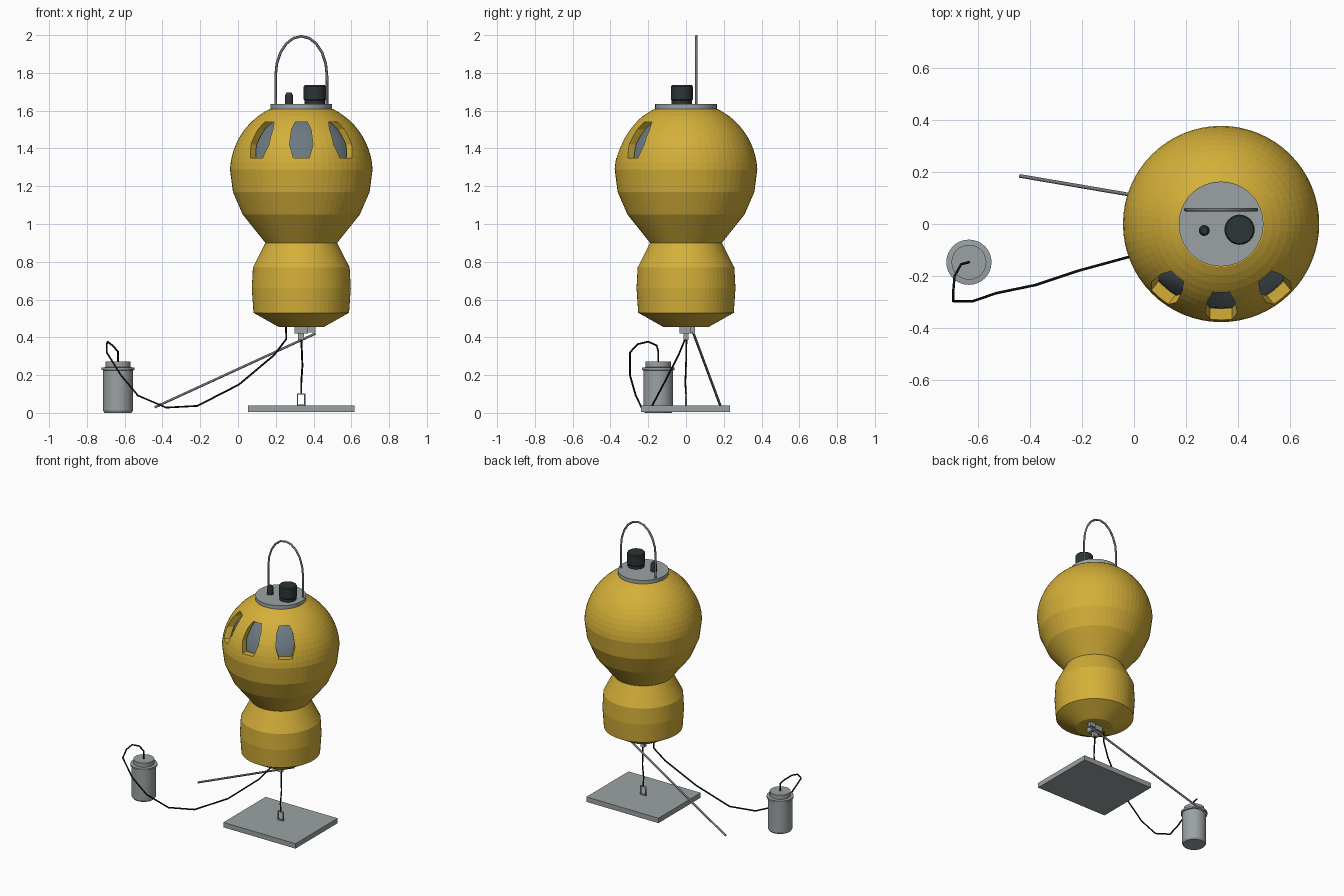
import bpy, bmesh, math
from mathutils import Vector, Matrix

if "Cube" in bpy.data.objects:
    bpy.data.objects.remove(bpy.data.objects["Cube"], do_unlink=True)

CX = 0.335        # buoy axis
BALL_Z = 1.27     # centre of the upper ball
BALL_R = 0.378


def material(name, rgb):
    m = bpy.data.materials.new(name)
    m.use_nodes = True
    color = (*rgb, 1)
    m.diffuse_color = color
    m.node_tree.nodes["Principled BSDF"].inputs["Base Color"].default_value = color
    return m


YELLOW = material("yellow paint", (0.66, 0.43, 0.04))
GREY = material("light grey metal", (0.33, 0.36, 0.37))
STEEL = material("dark steel", (0.17, 0.18, 0.19))
SLATE = material("slate glass", (0.15, 0.19, 0.22))
DARK = material("dark housing", (0.025, 0.035, 0.035))
BLACK = material("black cable", (0.006, 0.006, 0.007))


def finish(bm, name, mat, smooth=False):
    bmesh.ops.recalc_face_normals(bm, faces=bm.faces)
    mesh = bpy.data.meshes.new(name)
    bm.to_mesh(mesh)
    bm.free()
    mesh.materials.append(mat)
    ob = bpy.data.objects.new(name, mesh)
    bpy.context.collection.objects.link(ob)
    if smooth:
        bpy.ops.object.select_all(action="DESELECT")
        ob.select_set(True)
        bpy.context.view_layer.objects.active = ob
        bpy.ops.object.shade_smooth_by_angle(angle=math.radians(30))
    return ob


def lathe(name, profile, mat, x, y, sides=64, smooth=False):
    """Turn (radius, height) points round a vertical axis and cap both ends."""
    bm = bmesh.new()
    rings = []
    for r, z in profile:
        rings.append([bm.verts.new((x + r * math.cos(a), y + r * math.sin(a), z))
                      for a in (math.tau * i / sides for i in range(sides))])
    for low, high in zip(rings, rings[1:]):
        for i in range(sides):
            j = (i + 1) % sides
            bm.faces.new((low[i], low[j], high[j], high[i]))
    bm.faces.new(rings[0])
    bm.faces.new(rings[-1])
    return finish(bm, name, mat, smooth)


def box(name, low, high, mat):
    low, high = Vector(low), Vector(high)
    bm = bmesh.new()
    bmesh.ops.create_cube(bm, size=1)
    bmesh.ops.scale(bm, vec=high - low, verts=bm.verts)
    bmesh.ops.translate(bm, vec=(low + high) / 2, verts=bm.verts)
    return finish(bm, name, mat)


def tube(name, points, radius, mat, cyclic=False):
    curve = bpy.data.curves.new(name, "CURVE")
    curve.dimensions = "3D"
    curve.bevel_depth = radius
    curve.bevel_resolution = 1
    curve.use_fill_caps = True
    spline = curve.splines.new("POLY")
    spline.points.add(len(points) - 1)
    for p, co in zip(spline.points, points):
        p.co = (*co, 1)
    spline.use_cyclic_u = cyclic
    curve.materials.append(mat)
    ob = bpy.data.objects.new(name, curve)
    bpy.context.collection.objects.link(ob)
    return ob


def cut(target, cutter):
    mod = target.modifiers.new(cutter.name, "BOOLEAN")
    mod.operation = "DIFFERENCE"
    mod.solver = "EXACT"
    mod.object = cutter
    cutter.hide_render = True
    cutter.hide_set(True)


# Float body: rounded lower section, neck and round upper ball
profile = [(0.12, 0.455), (0.253, 0.53), (0.262, 0.66), (0.256, 0.77),
           (0.19, 0.90), (0.31, 1.05), (0.362, 1.17)]
for i in range(12):
    a = math.radians(3 + 61 * i / 11)
    profile.append((BALL_R * math.cos(a), BALL_Z + BALL_R * math.sin(a)))
body = lathe("float_body", profile, YELLOW, CX, 0)

# Hollow inside of the ball
bm = bmesh.new()
bmesh.ops.create_uvsphere(bm, u_segments=48, v_segments=24, radius=0.336,
                          matrix=Matrix.Translation((CX, 0, BALL_Z)))
cut(body, finish(bm, "cavity_cutter", YELLOW))

# Three eight-sided window openings on the front
half = [(0.032, 1.54), (0.052, 1.50), (0.062, 1.42), (0.042, 1.35)]
outline = half + [(-x, z) for x, z in reversed(half)]
for side, angle in (("right", -40), ("front", 0), ("left", 40)):
    bm = bmesh.new()
    near = [bm.verts.new((x, -0.15, z)) for x, z in outline]
    face = bm.faces.new(near)
    out = bmesh.ops.extrude_face_region(bm, geom=[face])["geom"]
    bmesh.ops.translate(bm, vec=(0, -0.35, 0),
                        verts=[v for v in out if isinstance(v, bmesh.types.BMVert)])
    spot = Matrix.Translation((CX, 0, 0)) @ Matrix.Rotation(math.radians(angle), 4, "Z")
    bmesh.ops.transform(bm, matrix=spot, verts=bm.verts)
    cut(body, finish(bm, side + "_window_cutter", YELLOW))

# Glass ball behind the windows
bm = bmesh.new()
bmesh.ops.create_uvsphere(bm, u_segments=48, v_segments=24, radius=0.325,
                          matrix=Matrix.Translation((CX, 0, BALL_Z)))
finish(bm, "window_glass", SLATE, smooth=True)

# Lid with its fittings
lathe("top_lid", [(0.163, 1.605), (0.163, 1.635)], GREY, CX, 0, 48, True)
lathe("lamp_housing", [(0.054, 1.63), (0.054, 1.655), (0.058, 1.66), (0.058, 1.728),
                       (0.053, 1.735)], DARK, 0.406, -0.022, 32, True)
lathe("small_connector", [(0.021, 1.63), (0.021, 1.68), (0.014, 1.695)],
      DARK, 0.27, -0.025, 16, True)

# Lifting handle: two legs and an arch
arch = [(CX - 0.136 * math.cos(t), 0.055, 1.785 + 0.209 * math.sin(t))
        for t in (math.pi * i / 10 for i in range(11))]
tube("lifting_handle", [(CX - 0.136, 0.055, 1.63)] + arch + [(CX + 0.136, 0.055, 1.63)],
     0.007, STEEL)

# Shackle under the body
box("shackle_block", (0.30, -0.035, 0.42), (0.37, 0.04, 0.46), GREY)
box("shackle_lug", (0.318, -0.012, 0.385), (0.35, 0.012, 0.42), GREY)
box("rod_bracket", (0.37, 0.02, 0.425), (0.41, 0.048, 0.46), GREY)
tube("side_rod", [(0.41, 0.04, 0.42), (-0.44, 0.185, 0.03)], 0.007, STEEL)

# Anchor plate with lifting eye and mooring line
box("anchor_plate", (0.052, -0.238, 0.005), (0.617, 0.234, 0.04), GREY)
tube("anchor_eye", [(0.315, 0, 0.042), (0.353, 0, 0.042), (0.353, 0, 0.1),
                    (0.315, 0, 0.1)], 0.006, GREY, True)
tube("mooring_line", [(CX, 0, 0.10), (0.335, -0.004, 0.16), (0.341, 0, 0.25),
                      (0.335, 0.003, 0.40)], 0.005, BLACK)

# Separate canister
lathe("canister", [(0.072, 0), (0.079, 0.012), (0.079, 0.225), (0.087, 0.228),
                   (0.087, 0.24), (0.067, 0.242), (0.067, 0.273)],
      GREY, -0.635, -0.147, 32, True)

# Cable from the body to the canister
tube("canister_cable", [
    (0.255, 0, 0.47), (0.255, -0.005, 0.39), (0.19, -0.04, 0.305),
    (0.005, -0.12, 0.15), (-0.215, -0.18, 0.037), (-0.38, -0.235, 0.028),
    (-0.53, -0.266, 0.092), (-0.62, -0.297, 0.2), (-0.695, -0.297, 0.32),
    (-0.695, -0.255, 0.364), (-0.69, -0.2, 0.377), (-0.665, -0.155, 0.357),
    (-0.635, -0.147, 0.325), (-0.635, -0.147, 0.27)], 0.005, BLACK)
